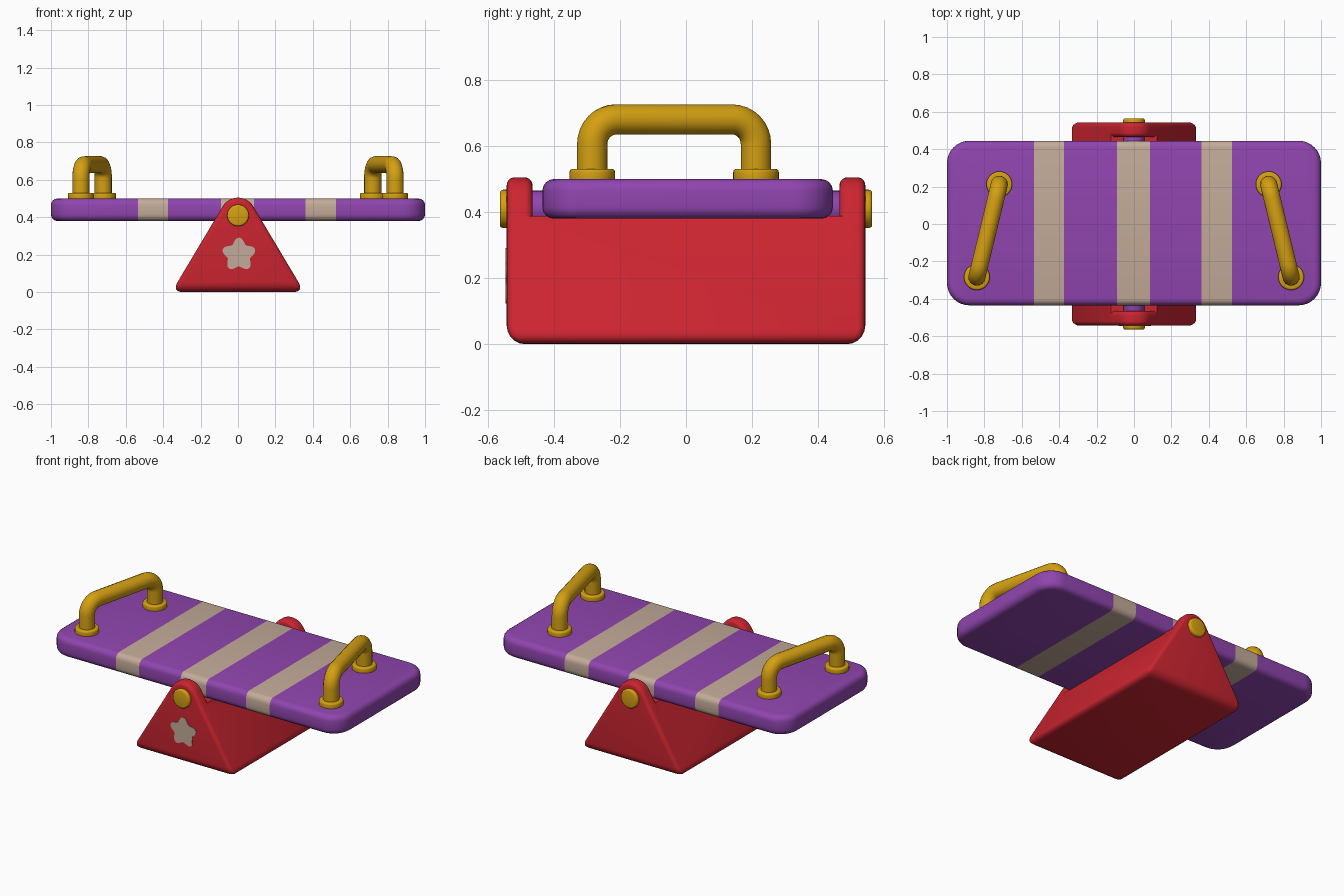
import bpy, bmesh
from math import sin, cos, pi, atan2, acos, hypot, radians
from mathutils import Vector, Matrix

if "Cube" in bpy.data.objects:
    bpy.data.objects.remove(bpy.data.objects["Cube"])


def material(name, rgb):
    m = bpy.data.materials.new(name)
    m.use_nodes = True
    m.diffuse_color = (*rgb, 1)
    m.node_tree.nodes["Principled BSDF"].inputs["Base Color"].default_value = (*rgb, 1)
    return m


purple = material("purple", (0.28, 0.06, 0.43))
beige = material("beige", (0.55, 0.41, 0.32))
red = material("red", (0.6, 0.018, 0.03))
gold = material("gold", (0.66, 0.35, 0.006))


def finish(obj, angle=40):
    """Apply modifiers or curve bevels, then smooth with sharp edges kept."""
    bpy.ops.object.select_all(action="DESELECT")
    obj.select_set(True)
    bpy.context.view_layer.objects.active = obj
    bpy.ops.object.convert(target="MESH")
    bpy.ops.object.shade_smooth_by_angle(angle=radians(angle))


def link(name, data, *mats):
    obj = bpy.data.objects.new(name, data)
    bpy.context.collection.objects.link(obj)
    for m in mats:
        data.materials.append(m)
    return obj


def from_bmesh(name, bm, *mats):
    bmesh.ops.recalc_face_normals(bm, faces=bm.faces)
    mesh = bpy.data.meshes.new(name)
    bm.to_mesh(mesh)
    bm.free()
    return link(name, mesh, *mats)


def extrude_outline(points, offset):
    """Closed prism from an outline of 3D points."""
    bm = bmesh.new()
    face = bm.faces.new([bm.verts.new(p) for p in points])
    new = bmesh.ops.extrude_face_region(bm, geom=[face], use_keep_orig=True)["geom"]
    bmesh.ops.translate(bm, vec=offset, verts=[v for v in new if isinstance(v, bmesh.types.BMVert)])
    bmesh.ops.recalc_face_normals(bm, faces=bm.faces)
    return bm


def disc(name, mat, radius, depth, centre, along_y=False, bevel=0.01):
    bm = bmesh.new()
    bmesh.ops.create_cone(bm, cap_ends=True, segments=32, radius1=radius, radius2=radius, depth=depth)
    rims = [e for e in bm.edges if any(len(f.verts) > 4 for f in e.link_faces)]
    bmesh.ops.bevel(bm, geom=rims, offset=bevel, segments=3, profile=0.5, affect="EDGES")
    if along_y:
        bm.transform(Matrix.Rotation(pi / 2, 4, "X"))
    bmesh.ops.translate(bm, vec=centre, verts=bm.verts)
    finish(from_bmesh(name, bm, mat))


# Striped board with rounded corners and rim
corner, half_x, half_y = 0.12, 1.0, 0.44
outline = []
for k, (sx, sy) in enumerate([(1, 1), (-1, 1), (-1, -1), (1, -1)]):
    for i in range(9):
        a = k * pi / 2 + i * pi / 16
        outline.append((sx * (half_x - corner) + corner * cos(a),
                        sy * (half_y - corner) + corner * sin(a) + 0.005, 0.38))
bm = extrude_outline(outline, (0, 0, 0.12))
rims = [e for e in bm.edges if any(len(f.verts) > 4 for f in e.link_faces)]
bmesh.ops.bevel(bm, geom=rims, offset=0.035, segments=4, profile=0.5, affect="EDGES")
stripes = [(-0.535, -0.375), (-0.09, 0.085), (0.36, 0.523)]
for x in [x for pair in stripes for x in pair]:
    bmesh.ops.bisect_plane(bm, geom=bm.verts[:] + bm.edges[:] + bm.faces[:],
                           plane_co=(x, 0, 0), plane_no=(1, 0, 0))
for f in bm.faces:
    x = f.calc_center_median().x
    f.material_index = int(any(lo < x < hi for lo, hi in stripes))
finish(from_bmesh("board", bm, purple, beige))

# Base: wedge with a round-topped ear at each end and a saddle between
foot, pivot, ear_r, saddle = 0.355, 0.41, 0.095, 0.388
outer, inner = 0.543, 0.465
tangent = atan2(-pivot, foot) + acos(ear_r / hypot(foot, pivot))
arc = [(ear_r * cos(a), pivot + ear_r * sin(a))
       for a in (tangent + (pi - 2 * tangent) * i / 14 for i in range(15))]
t = saddle / arc[0][1]
side_x = foot + t * (arc[0][0] - foot)
ear = [(side_x, saddle)] + arc + [(-side_x, saddle)]
bm = bmesh.new()


def row(points, y):
    return [bm.verts.new((x, y, z)) for x, z in points]


feet, outs, ins = [], [], []
for s in (-1, 1):
    f, o, i = row([(foot, 0), (-foot, 0)], s * outer), row(ear, s * outer), row(ear, s * inner)
    bm.faces.new([f[0]] + o + [f[1]])
    bm.faces.new(i)
    for a in range(len(ear) - 1):
        bm.faces.new((o[a], o[a + 1], i[a + 1], i[a]))
    feet.append(f)
    outs.append(o)
    ins.append(i)
for k in (0, -1):
    bm.faces.new((feet[0][k], feet[1][k], outs[1][k], ins[1][k], ins[0][k], outs[0][k]))
bm.faces.new((ins[0][0], ins[1][0], ins[1][-1], ins[0][-1]))
bm.faces.new((feet[0][0], feet[0][1], feet[1][1], feet[1][0]))
bmesh.ops.recalc_face_normals(bm, faces=bm.faces)
weight = bm.edges.layers.float.new("bevel_weight_edge")
for e in bm.edges:
    zs = [v.co.z for v in e.verts]
    if max(zs) < 0.01:
        e[weight] = 1.0
    elif min(zs) + max(zs) > 2 * saddle + 0.001 or min(zs) < 0.01:
        e[weight] = 0.42 if e.calc_face_angle() > radians(40) else 0
base = from_bmesh("base", bm, red)
bevel = base.modifiers.new("rounding", "BEVEL")
bevel.limit_method = "WEIGHT"
bevel.width = 0.055
bevel.segments = 5
finish(base)

# Axle through the ears, with a cap on each end
disc("axle", purple, 0.055, 1.0, (0, 0, pivot), True)
for name, s in (("front_axle_cap", -1), ("back_axle_cap", 1)):
    disc(name, gold, 0.058, 0.05, (0, s * 0.539, pivot), True)

# Rounded star plate on the front of the base
star = []
for i in range(60):
    a = pi / 2 + i * pi / 30
    r = 0.077 + 0.014 * cos(5 * (a - pi / 2))
    star.append((r * cos(a) + 0.005, -outer + 0.002, 0.2 + r * sin(a)))
finish(from_bmesh("front_star", extrude_outline(star, (0, -0.005, 0)), beige))

# Bent tube handles with a flange under each post
bend, top = 0.075, 0.681
for side, s in (("left", 1), ("right", -1)):
    back, front = Vector((s * 0.72, 0.212, 0)), Vector((s * 0.84, -0.284, 0))
    path = []
    for start, end in ((back, front), (front, back)):
        inward = (end - start).normalized()
        half = [start + Vector((0, 0, 0.48))]
        for i in range(9):
            a = i * pi / 16
            half.append(start + inward * bend * (1 - cos(a))
                        + Vector((0, 0, top - bend + bend * sin(a))))
        path += half if start is back else half[::-1]
    curve = bpy.data.curves.new(side + "_handle", "CURVE")
    curve.dimensions = "3D"
    curve.bevel_depth = 0.046
    curve.bevel_resolution = 6
    curve.use_fill_caps = True
    spline = curve.splines.new("POLY")
    spline.points.add(len(path) - 1)
    for p, co in zip(spline.points, path):
        p.co = (*co, 1)
    finish(link(side + "_handle", curve, gold))
    for end, p in (("back", back), ("front", front)):
        disc(f"{side}_{end}_flange", gold, 0.069, 0.045, (p.x, p.y, 0.5085))
